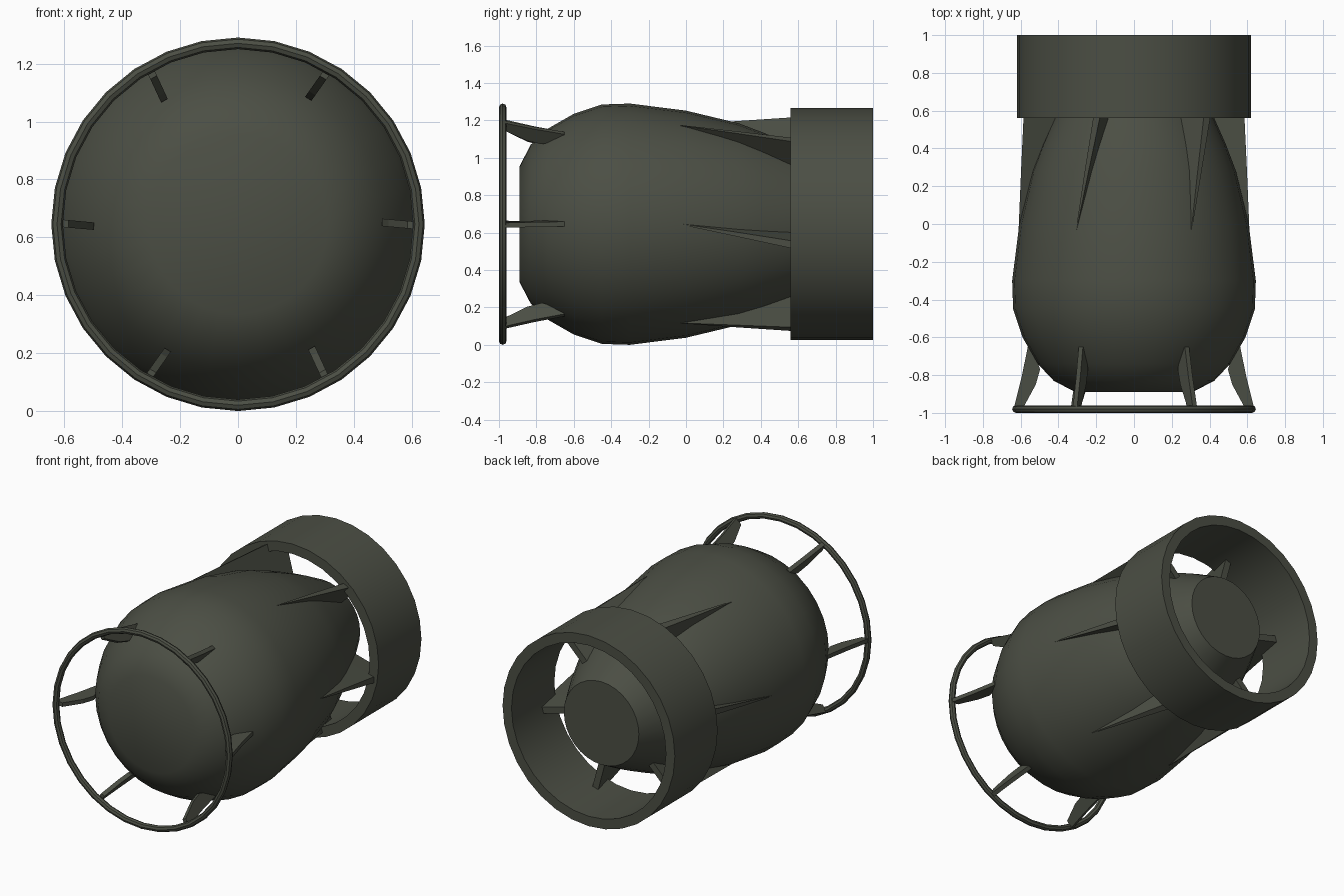
import bpy, bmesh, math
from mathutils import Vector

if "Cube" in bpy.data.objects:
    bpy.data.objects.remove(bpy.data.objects["Cube"])

CZ = 0.645      # height of the long axis
SIDES = 32

mat = bpy.data.materials.new("dark olive grey")
mat.diffuse_color = (0.071, 0.077, 0.058, 1)
mat.use_nodes = True
mat.node_tree.nodes["Principled BSDF"].inputs["Base Color"].default_value = mat.diffuse_color


def finish(name, bm, smooth=True):
    bmesh.ops.recalc_face_normals(bm, faces=bm.faces)
    me = bpy.data.meshes.new(name)
    bm.to_mesh(me)
    bm.free()
    me.materials.append(mat)
    ob = bpy.data.objects.new(name, me)
    bpy.context.collection.objects.link(ob)
    if smooth:
        bpy.ops.object.select_all(action='DESELECT')
        ob.select_set(True)
        bpy.context.view_layer.objects.active = ob
        bpy.ops.object.shade_smooth_by_angle(angle=math.radians(35))
    return ob


def lathe(name, profile, closed):
    """Spin (y, radius) points round the long axis."""
    bm = bmesh.new()
    rings = []
    for y, r in profile:
        rings.append([bm.verts.new((r * math.cos(a), y, CZ + r * math.sin(a)))
                      for a in (2 * math.pi * i / SIDES for i in range(SIDES))])
    n = len(rings)
    for k in range(n if closed else n - 1):
        p, q = rings[k], rings[(k + 1) % n]
        for i in range(SIDES):
            j = (i + 1) % SIDES
            bm.faces.new((p[i], p[j], q[j], q[i]))
    if not closed:
        bm.faces.new(rings[0])
        bm.faces.new(rings[-1])
    return finish(name, bm)


def place(a, u, t, y):
    """Radial distance u and sideways offset t at angle a, to world space."""
    return Vector((u * math.cos(a) - t * math.sin(a), y,
                   CZ + u * math.sin(a) + t * math.cos(a)))


# casing
lathe("bomb_body", [(-0.89, 0.31), (-0.83, 0.425), (-0.74, 0.51), (-0.6, 0.59),
                    (-0.45, 0.64), (-0.3, 0.645), (0.0, 0.607), (0.28, 0.54),
                    (0.42, 0.487), (0.56, 0.425), (0.7, 0.36), (0.87, 0.27)], False)

# tail drum
lathe("tail_ring", [(0.56, 0.62), (1.0, 0.62), (1.0, 0.556), (0.56, 0.556)], True)

# nose hoop
lathe("nose_ring", [(-0.98 + 0.02 * math.cos(i * math.pi / 4),
                     0.625 + 0.02 * math.sin(i * math.pi / 4)) for i in range(8)], True)

# curved struts holding the nose hoop: outer and inner (radius, y) edges
OUTER = [(0.635, -0.97), (0.595, -0.81), (0.562, -0.65)]
INNER = [(0.585, -0.97), (0.52, -0.85), (0.497, -0.77), (0.52, -0.70), (0.55, -0.65)]
for k in range(6):
    a = k * math.pi / 3
    bm = bmesh.new()
    loops = []
    for side in (-0.013, 0.013):
        loops.append([bm.verts.new(place(a, u, side - 0.09 * (u - 0.57), y))
                      for u, y in OUTER + INNER[::-1]])
    bm.faces.new(loops[0])
    bm.faces.new(loops[1][::-1])
    n = len(loops[0])
    for i in range(n):
        j = (i + 1) % n
        bm.faces.new((loops[0][i], loops[0][j], loops[1][j], loops[1][i]))
    finish("nose_strut_%d" % (k + 1), bm, False)

# swept tail fins: (y, outer radius, sideways sweep, half thickness)
FIN = [(-0.03, 0.611, 0.0, 0.002), (0.28, 0.598, -0.056, 0.012),
       (0.56, 0.585, -0.108, 0.02), (0.7, 0.56, -0.13, 0.022)]
for k in range(6):
    a = k * math.pi / 3
    bm = bmesh.new()
    secs = []
    for y, u, t, h in FIN:
        ui, ti = u - 0.26, t + 0.07
        secs.append([bm.verts.new(place(a, *p, y)) for p in
                     ((u, t - h), (u, t + h), (ui, ti + h), (ui, ti - h))])
    for p, q in zip(secs, secs[1:]):
        for i in range(4):
            j = (i + 1) % 4
            bm.faces.new((p[i], p[j], q[j], q[i]))
    bm.faces.new(secs[0])
    bm.faces.new(secs[-1])
    finish("tail_fin_%d" % (k + 1), bm, False)
